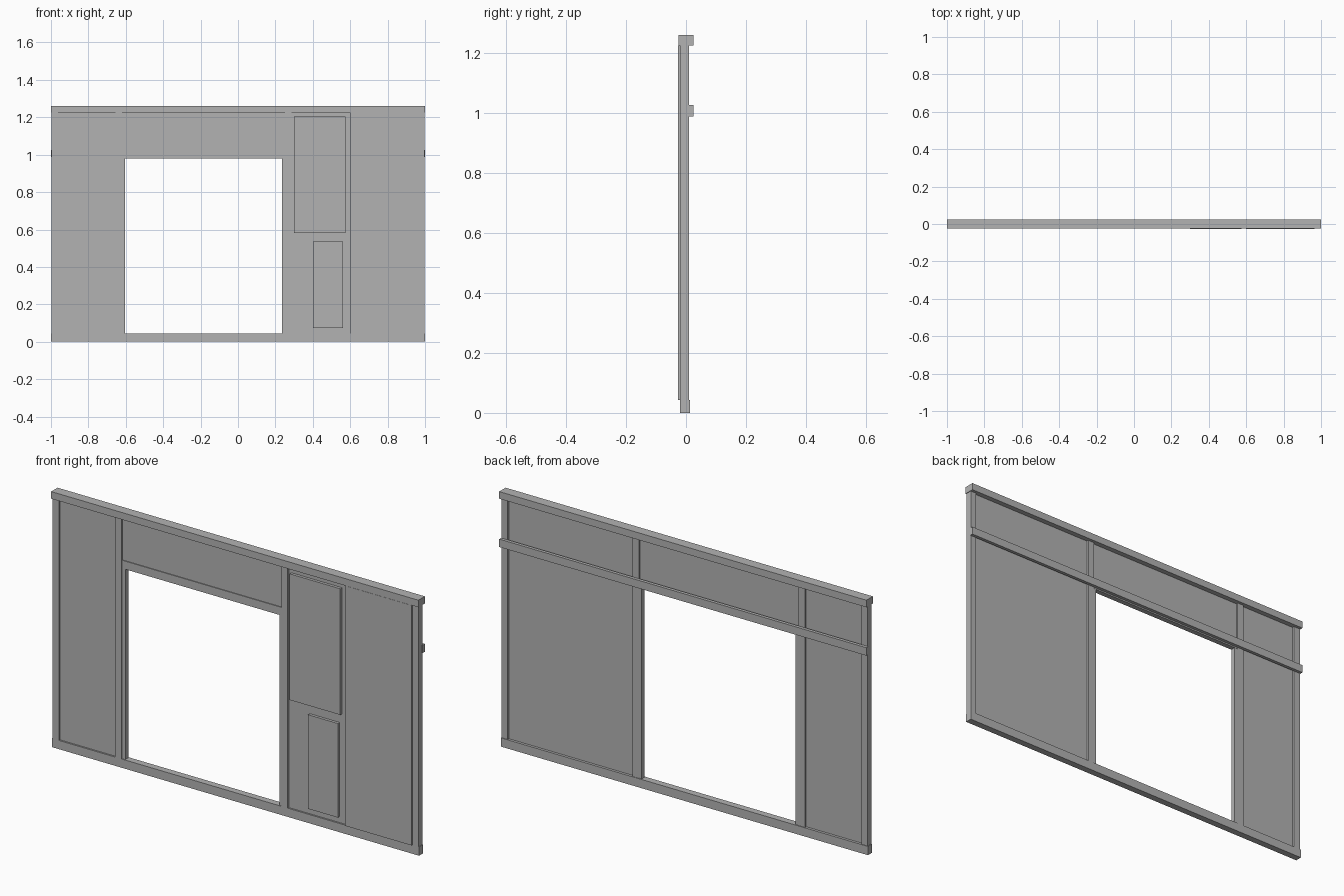
import bpy
import bmesh

cube = bpy.data.objects.get("Cube")
if cube:
    bpy.data.objects.remove(cube, do_unlink=True)

# Single plain grey
grey = bpy.data.materials.new("plain_grey")
grey.use_nodes = True
colour = (0.45, 0.45, 0.45, 1)
grey.diffuse_color = colour
grey.node_tree.nodes["Principled BSDF"].inputs["Base Color"].default_value = colour


def box(name, x, y, z):
    """Box from (low, high) pairs on each axis."""
    bm = bmesh.new()
    bmesh.ops.create_cube(bm, size=1)
    for v in bm.verts:
        v.co = [r[0] if c < 0 else r[1] for c, r in zip(v.co, (x, y, z))]
    mesh = bpy.data.meshes.new(name)
    bm.to_mesh(mesh)
    bm.free()
    mesh.materials.append(grey)
    obj = bpy.data.objects.new(name, mesh)
    bpy.context.collection.objects.link(obj)
    return obj


SILL, BEAM, HEAD = 0.043, 1.225, 0.98
WIDE = (-1, 1)
POST_Y = (-0.02, 0.01)
SKIN_Y = (-0.012, 0.0)
PLATE_Y = (-0.026, -0.011)
FULL_Z = (SILL, BEAM)

# Horizontal members
box("top_beam", WIDE, (-0.025, 0.025), (BEAM, 1.26))
box("bottom_sill", WIDE, (-0.02, 0.013), (0, SILL))
box("back_rail", WIDE, (0.009, 0.025), (0.987, 1.026))

# Upright posts
for name, x in (("right_end_post", (-0.997, -0.962)),
                ("right_opening_post", (-0.655, -0.62)),
                ("left_opening_post", (0.25, 0.285)),
                ("left_end_post", (0.965, 0.997))):
    box(name, x, POST_Y, FULL_Z)

# Lining of the opening
for name, x in (("right_jamb", (-0.62, -0.603)), ("left_jamb", (0.236, 0.25))):
    box(name, x, (-0.016, 0.008), (SILL, HEAD))
box("lintel", (-0.62, 0.25), (-0.016, 0.009), (HEAD, 1.02))

# Recessed wall skins
box("right_wall_panel", (-0.962, -0.655), SKIN_Y, FULL_Z)
box("left_wall_panel", (0.285, 0.965), SKIN_Y, FULL_Z)
box("header_panel", (-0.62, 0.25), SKIN_Y, (1.02, BEAM))

# Raised boards on the front
box("tall_board", (0.6, 0.964), PLATE_Y, FULL_Z)
box("upper_board", (0.3, 0.575), PLATE_Y, (0.582, 1.203))
box("lower_board", (0.4, 0.562), PLATE_Y, (0.073, 0.536))
